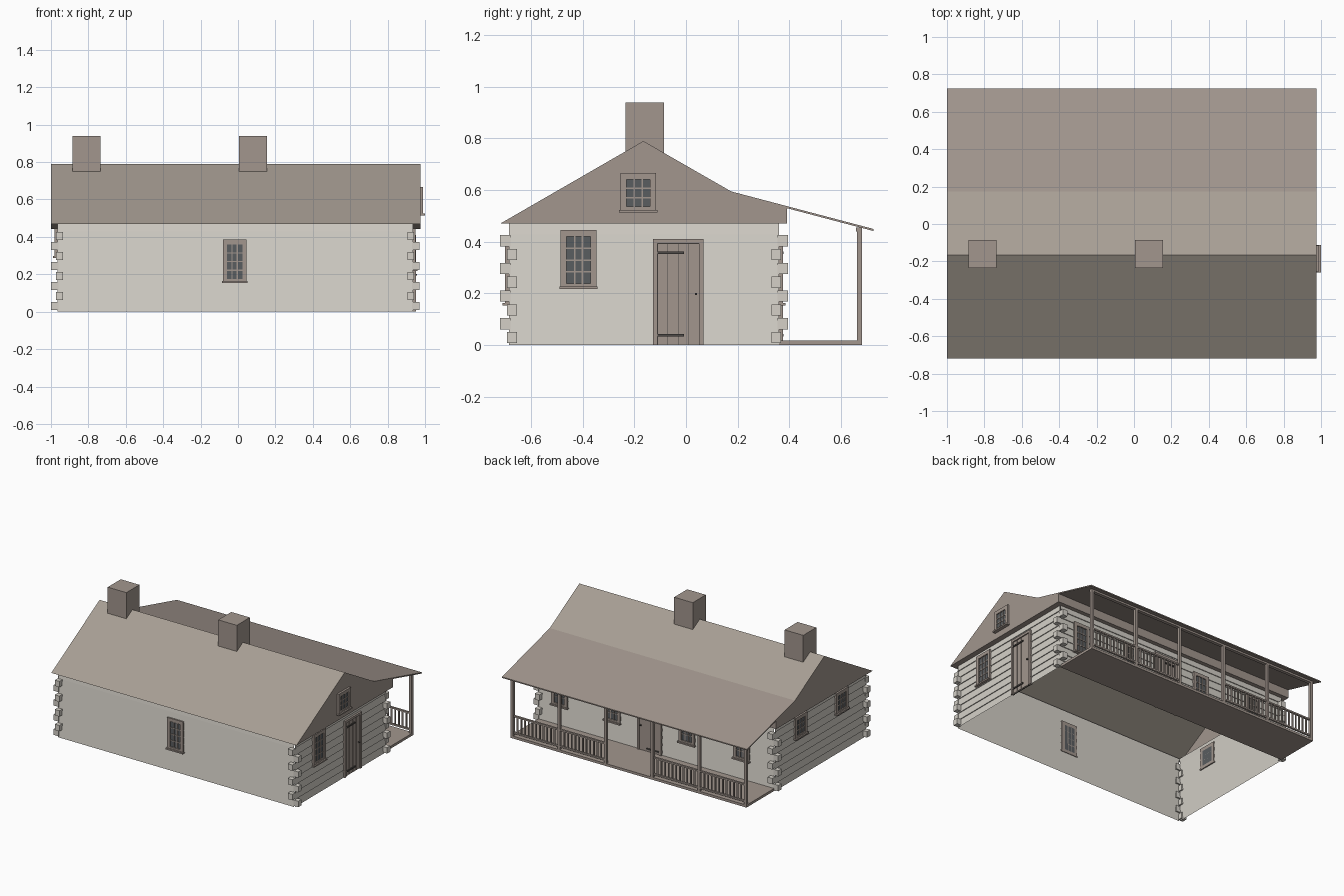
import bpy, bmesh
from mathutils import Vector

if "Cube" in bpy.data.objects:
    bpy.data.objects.remove(bpy.data.objects["Cube"])


def material(name, rgb):
    m = bpy.data.materials.new(name)
    m.diffuse_color = (*rgb, 1)
    m.use_nodes = True
    m.node_tree.nodes["Principled BSDF"].inputs["Base Color"].default_value = m.diffuse_color
    return m


MATS = [material("pale_log", (0.66, 0.63, 0.575)),
        material("roof_brown", (0.39, 0.345, 0.295)),
        material("timber_brown", (0.36, 0.305, 0.27)),
        material("window_glass", (0.10, 0.11, 0.117)),
        material("dark_iron", (0.075, 0.068, 0.063))]
LOG, ROOF, WOOD, GLASS, IRON = range(5)

# House body limits
X0, X1, Y0, Y1 = -0.965, 0.935, -0.685, 0.36
RX0, RX1 = -1.0, 0.975          # roof ends
EAVE, COURSE = 0.47, 0.0535


def finish(name, bm):
    me = bpy.data.meshes.new(name)
    bm.to_mesh(me)
    bm.free()
    for m in MATS:
        me.materials.append(m)
    ob = bpy.data.objects.new(name, me)
    bpy.context.collection.objects.link(ob)
    return ob


def add_box(bm, lo, hi, mat):
    lo, hi = [min(a, b) for a, b in zip(lo, hi)], [max(a, b) for a, b in zip(lo, hi)]
    vs = bmesh.ops.create_cube(bm, size=1)["verts"]
    for v in vs:
        v.co = Vector([lo[i] + (v.co[i] + 0.5) * (hi[i] - lo[i]) for i in range(3)])
    for f in {f for v in vs for f in v.link_faces}:
        f.material_index = mat


def boxes(name, parts):
    bm = bmesh.new()
    for lo, hi, mat in parts:
        add_box(bm, lo, hi, mat)
    return finish(name, bm)


def add_face(bm, pts, mat):
    f = bm.faces.new([bm.verts.new(p) for p in pts])
    f.material_index = mat


# Point on a wall: u along it, d outward, z up
PLACE = {"front": lambda u, d, z: (u, Y0 - d, z),
         "back": lambda u, d, z: (u, Y1 + d, z),
         "right": lambda u, d, z: (X1 + d, u, z),
         "left": lambda u, d, z: (X0 - d, u, z),
         "gable": lambda u, d, z: (RX1 + d, u, z)}


def on_wall(side, u0, u1, z0, z1, d, mat, base=-0.004):
    p = PLACE[side]
    return p(u0, base, z0), p(u1, d, z1), mat


def window(name, side, u, z0, z1, w=0.13, rows=4):
    a, b = u - w / 2, u + w / 2
    g0, g1, h0, h1 = a + 0.023, b - 0.023, z0 + 0.014, z1 - 0.025
    parts = [on_wall(side, g0, g1, h0, h1, 0.007, GLASS),
             on_wall(side, a, g0, z0, z1, 0.015, WOOD),
             on_wall(side, g1, b, z0, z1, 0.015, WOOD),
             on_wall(side, g0, g1, h1, z1, 0.015, WOOD),
             on_wall(side, g0, g1, z0, h0, 0.015, WOOD),
             on_wall(side, a - 0.005, b + 0.005, z0 - 0.008, z0 + 0.002, 0.025, WOOD)]
    for i in (1, 2):                              # upright glazing bars
        c = g0 + (g1 - g0) * i / 3
        parts.append(on_wall(side, c - 0.003, c + 0.003, h0, h1, 0.011, WOOD))
    for i in range(1, rows):                      # cross bars
        c = h0 + (h1 - h0) * i / rows
        parts.append(on_wall(side, g0, g1, c - 0.003, c + 0.003, 0.011, WOOD))
    boxes(name, parts)


def door(name, side, u):
    a, b, top = u - 0.0975, u + 0.0975, 0.41
    parts = [on_wall(side, a, a + 0.017, 0, top, 0.016, WOOD),
             on_wall(side, b - 0.017, b, 0, top, 0.016, WOOD),
             on_wall(side, a + 0.017, b - 0.017, top - 0.017, top, 0.016, WOOD),
             on_wall(side, a + 0.017, b - 0.017, 0.002, top - 0.017, 0.006, IRON)]
    step = (b - a - 0.034) / 4
    for i in range(4):                            # planks with thin gaps
        s = a + 0.017 + i * step
        parts.append(on_wall(side, s + 0.001, s + step - 0.001, 0.003, top - 0.019, 0.01, WOOD))
    for z in (0.038, 0.358):                      # strap hinges
        parts.append(on_wall(side, a + 0.017, a + 0.12, z - 0.005, z + 0.005, 0.017, IRON))
    parts.append(on_wall(side, b - 0.034, b - 0.025, 0.194, 0.202, 0.022, IRON))
    boxes(name, parts)


# Log walls: each course leans out slightly at its bottom edge
bm = bmesh.new()
LIP = 0.006
for side, (a, b) in {"front": (X0, X1), "back": (X0, X1),
                     "right": (Y0, Y1), "left": (Y0, Y1)}.items():
    p = PLACE[side]
    z = 0.0
    while z < EAVE - 0.001:
        t = min(z + COURSE, EAVE)
        add_face(bm, [p(a, LIP, z), p(b, LIP, z), p(b, 0, t), p(a, 0, t)], LOG)
        if t < EAVE:
            add_face(bm, [p(a, 0, t), p(b, 0, t), p(b, LIP, t), p(a, LIP, t)], LOG)
        z = t
bmesh.ops.remove_doubles(bm, verts=bm.verts, dist=1e-5)
bmesh.ops.recalc_face_normals(bm, faces=bm.faces)
finish("log_walls", bm)

# Interlocking log ends at the four corners
parts = []
for k in range(8):
    z0, z1 = k * COURSE + 0.008, k * COURSE + 0.051
    for x, sx in ((X0, -1), (X1, 1)):
        for y, sy in ((Y0, -1), (Y1, 1)):
            if k % 2 == 0:                        # logs running along x
                lo, hi = (x - sx * 0.005, y - sy * 0.03, z0), (x + sx * 0.035, y + sy * 0.007, z1)
            else:                                 # logs running along y
                lo, hi = (x - sx * 0.03, y - sy * 0.005, z0), (x + sx * 0.007, y + sy * 0.035, z1)
            parts.append((lo, hi, LOG))
boxes("corner_log_ends", parts)

# Main roof shell, gable ends and soffits
FRONT, RIDGE, BREAK, PORCH = (-0.72, EAVE), (-0.165, 0.79), (0.175, 0.595), (0.725, 0.45)
BACK = 0.39
slope = (PORCH[1] - BREAK[1]) / (PORCH[0] - BREAK[0])
back_z = BREAK[1] + slope * (BACK - BREAK[0])
bm = bmesh.new()
for p, q in ((FRONT, RIDGE), (RIDGE, BREAK)):
    add_face(bm, [(RX0, *p), (RX1, *p), (RX1, *q), (RX0, *q)], ROOF)
finish("main_roof", bm)

bm = bmesh.new()
outline = [FRONT, RIDGE, BREAK, (BACK, back_z), (BACK, EAVE)]
add_face(bm, [(RX1, *p) for p in reversed(outline)], WOOD)
add_face(bm, [(RX0, *p) for p in outline], WOOD)
add_face(bm, [(RX1, BACK, EAVE), (RX0, BACK, EAVE), (RX0, BACK, back_z), (RX1, BACK, back_z)], WOOD)
for x0, x1, y0, y1 in ((RX0, X0, -0.72, BACK), (X1, RX1, -0.72, BACK),
                       (X0, X1, -0.72, Y0), (X0, X1, Y1, BACK)):
    add_face(bm, [(x0, y0, EAVE), (x0, y1, EAVE), (x1, y1, EAVE), (x1, y0, EAVE)], WOOD)
finish("gables_and_soffit", bm)

# Porch roof: sheet over the house, thin slab over the porch
bm = bmesh.new()
T = 0.008
add_face(bm, [(RX1, *BREAK), (RX1, BACK, back_z), (RX0, BACK, back_z), (RX0, *BREAK)], WOOD)
ring = [(BACK, back_z), PORCH, (PORCH[0], PORCH[1] - T), (BACK, back_z - T)]
for i in range(3):
    p, q = ring[i], ring[i + 1]
    add_face(bm, [(RX1, *p), (RX1, *q), (RX0, *q), (RX0, *p)], WOOD)
add_face(bm, [(RX1, *p) for p in reversed(ring)], WOOD)
add_face(bm, [(RX0, *p) for p in ring], WOOD)
finish("porch_roof", bm)

# Chimneys
for n, x in (("left", -0.81), ("right", 0.08)):
    boxes(n + "_chimney", [((x - 0.075, -0.235, 0.735), (x + 0.075, -0.085, 0.94), WOOD)])

# Porch deck, posts and header beam
PX0, PX1, PY0, PY1, DECK = -0.965, 0.935, 0.662, 0.682, 0.018
boxes("porch_deck", [((PX0, Y1, 0), (PX1, PY1, DECK), WOOD)])
posts = [PX0 + 0.01 + i * (PX1 - PX0 - 0.02) / 5 for i in range(6)]
boxes("porch_posts", [((x - 0.01, PY0, DECK), (x + 0.01, PY1, 0.452), WOOD) for x in posts])
boxes("porch_beam", [((PX0, PY0 - 0.004, 0.44), (PX1, PY1, 0.455), WOOD)])

# Railings in every bay except the middle entry
parts = []
for i in (0, 1, 3, 4):
    a, b = posts[i] + 0.01, posts[i + 1] - 0.01
    for z in (0.035, 0.155):
        parts.append(((a, 0.665, z), (b, 0.679, z + 0.011), WOOD))
    for j in range(1, 12):
        c = a + (b - a) * j / 12
        parts.append(((c - 0.005, 0.668, 0.046), (c + 0.005, 0.676, 0.155), WOOD))
boxes("porch_railing", parts)

# Windows and doors
window("front_window", "front", -0.0175, 0.162, 0.385, w=0.128)
window("right_window", "right", -0.416, 0.225, 0.445, w=0.138)
window("gable_window", "gable", -0.185, 0.522, 0.667, w=0.138, rows=3)
for i, y in enumerate((-0.40, 0.07)):
    window(f"left_window_{i + 1}", "left", y, 0.295, 0.445, w=0.138, rows=3)
for i, x in enumerate((-0.705, -0.265, 0.335, 0.76)):
    window(f"back_window_{i + 1}", "back", x, 0.162, 0.385, w=0.128)
door("right_door", "right", -0.0295)
door("back_door", "back", 0.035)
